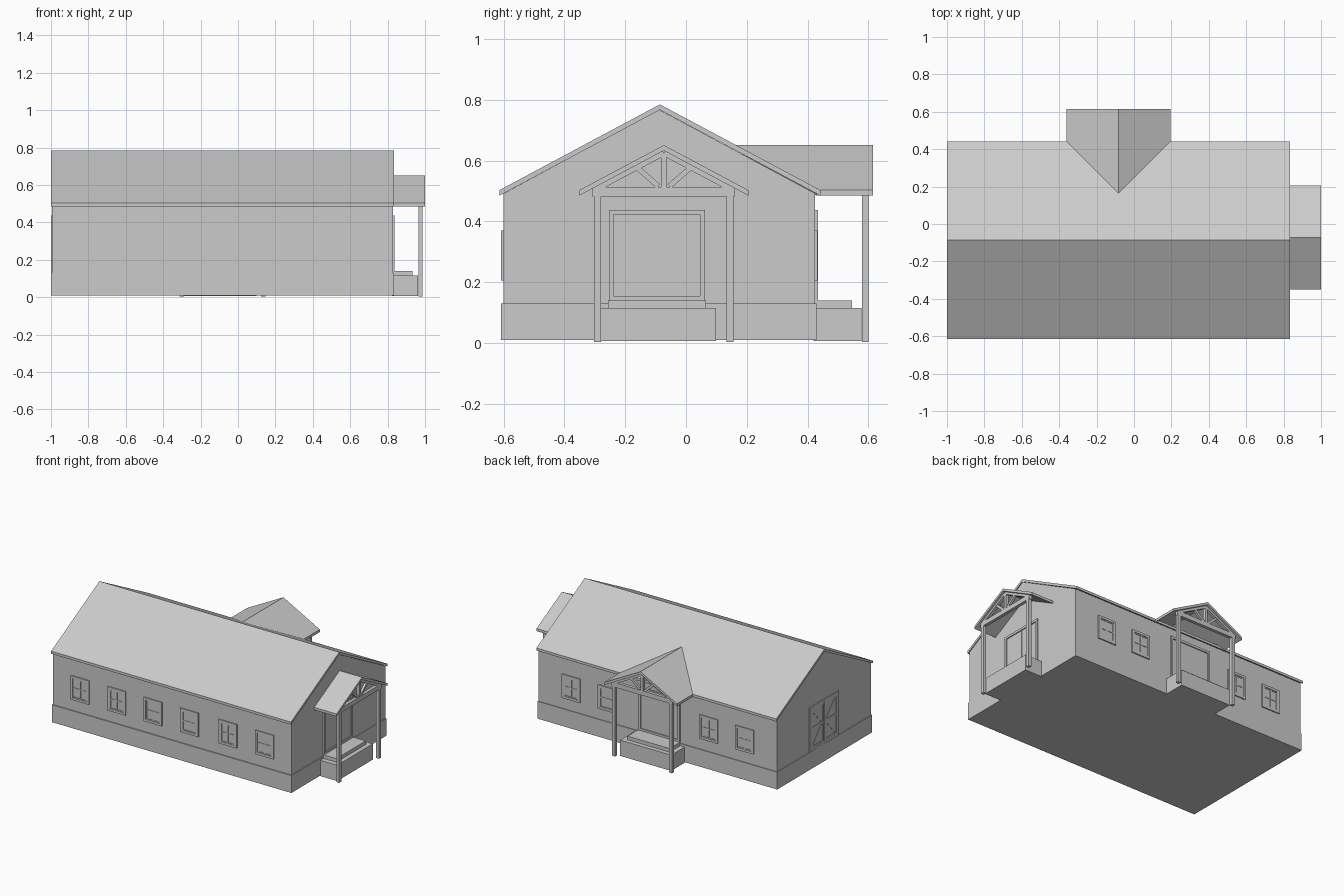
import bpy, bmesh, math
from mathutils import Matrix, Vector

if "Cube" in bpy.data.objects:
    bpy.data.objects.remove(bpy.data.objects["Cube"])

grey = bpy.data.materials.new("plain grey")
grey.diffuse_color = (0.6, 0.6, 0.6, 1)
grey.use_nodes = True
grey.node_tree.nodes["Principled BSDF"].inputs["Base Color"].default_value = grey.diffuse_color

# Each wall has local axes: u = right seen from outside, v = outward, z = up
ANGLE = {"front": 0, "right": 90, "back": 180, "left": 270}
WALL = {"front": 0.60, "right": 0.829, "back": 0.425, "left": 0.994}


def place(side, u, v, z):
    rot = Matrix.Rotation(math.radians(ANGLE[side]), 3, 'Z')
    return rot @ Vector((u, -v, z))


def finish(name, bm):
    bmesh.ops.recalc_face_normals(bm, faces=bm.faces)
    mesh = bpy.data.meshes.new(name)
    bm.to_mesh(mesh)
    bm.free()
    mesh.materials.append(grey)
    obj = bpy.data.objects.new(name, mesh)
    bpy.context.collection.objects.link(obj)


def loft(bm, side, back, front):
    """Solid between two matching outlines of (u, v, z) points."""
    a = [bm.verts.new(place(side, *p)) for p in back]
    b = [bm.verts.new(place(side, *p)) for p in front]
    bm.faces.new(a)
    bm.faces.new(b)
    n = len(a)
    for i in range(n):
        j = (i + 1) % n
        bm.faces.new((a[i], a[j], b[j], b[i]))


def prism(bm, side, outline, v0, v1):
    loft(bm, side, [(u, v0, z) for u, z in outline], [(u, v1, z) for u, z in outline])


def box(bm, side, u0, u1, v0, v1, z0, z1):
    prism(bm, side, [(u0, z0), (u1, z0), (u1, z1), (u0, z1)], v0, v1)


def bar(bm, side, p, q, width, v0, v1):
    """Slanted timber from p to q in the wall plane."""
    p, q = Vector(p), Vector(q)
    d = (q - p).normalized() * width / 2
    n = Vector((-d.y, d.x))
    prism(bm, side, [p - n, q - n, q + n, p + n], v0, v1)


def ring(bm, side, u0, u1, z0, z1, w, v0, v1):
    """Rectangular frame made of four bars."""
    box(bm, side, u0, u0 + w, v0, v1, z0, z1)
    box(bm, side, u1 - w, u1, v0, v1, z0, z1)
    box(bm, side, u0 + w, u1 - w, v0, v1, z0, z0 + w)
    box(bm, side, u0 + w, u1 - w, v0, v1, z1 - w, z1)


def chevron(c, half, eave, ridge, t):
    return [(c - half, eave), (c, ridge), (c + half, eave),
            (c + half, eave - t), (c, ridge - t), (c - half, eave - t)]


# Main building
bm = bmesh.new()
prism(bm, "right", [(-0.60, 0.01), (0.425, 0.01), (0.425, 0.492), (-0.087, 0.767),
                    (-0.60, 0.492)], -0.994, 0.829)
finish("walls", bm)

bm = bmesh.new()
box(bm, "right", -0.608, 0.43, -0.999, 0.834, 0.01, 0.13)
finish("plinth", bm)

bm = bmesh.new()
prism(bm, "right", chevron(-0.086, 0.528, 0.503, 0.785, 0.018), -1.0, 0.835)
finish("main_roof", bm)


# Four-pane windows
def window(name, side, u):
    v = WALL[side]
    bm = bmesh.new()
    box(bm, side, u - 0.06, u + 0.06, v - 0.002, v + 0.002, 0.21, 0.365)
    ring(bm, side, u - 0.07, u + 0.07, 0.205, 0.37, 0.016, v - 0.002, v + 0.008)
    ring(bm, side, u - 0.054, u + 0.054, 0.221, 0.354, 0.007, v - 0.002, v + 0.005)
    box(bm, side, u - 0.004, u + 0.004, v, v + 0.005, 0.225, 0.35)
    box(bm, side, u - 0.05, u + 0.05, v, v + 0.005, 0.283, 0.291)
    finish(name, bm)


for i, x in enumerate((-0.785, -0.505, -0.228, 0.051, 0.345, 0.626)):
    window(f"front_window_{i + 1}", "front", x)
for i, x in enumerate((0.578, 0.305, -0.473, -0.748)):
    window(f"back_window_{i + 1}", "back", -x)


# Braced double door on the left gable
bm = bmesh.new()
v, c = WALL["left"], 0.085
box(bm, "left", c - 0.15, c + 0.15, v - 0.002, v + 0.002, 0.14, 0.43)
ring(bm, "left", c - 0.16, c + 0.16, 0.132, 0.438, 0.016, v - 0.002, v + 0.006)
for s in (-1, 1):
    a, b = sorted((c + s * 0.002, c + s * 0.144))
    ring(bm, "left", a, b, 0.148, 0.422, 0.014, v, v + 0.005)
    box(bm, "left", a + 0.014, b - 0.014, v, v + 0.005, 0.278, 0.292)
    inner, outer = c + s * 0.016, c + s * 0.13
    bar(bm, "left", (inner, 0.285), (outer, 0.412), 0.012, v, v + 0.004)
    bar(bm, "left", (inner, 0.285), (outer, 0.158), 0.012, v, v + 0.004)
finish("left_barn_door", bm)


# Gabled porch with truss, posts, steps and door
def porch(side, c, step_c, reach, ridge_back, eave_back):
    wall = WALL[side]
    bm = bmesh.new()
    outline = chevron(c, 0.278, 0.503, 0.651, 0.018)
    depth = [eave_back, ridge_back, eave_back] * 2
    loft(bm, side, [(u, d, z) for (u, z), d in zip(outline, depth)],
         [(u, reach, z) for u, z in outline])
    finish(side + "_porch_roof", bm)

    v0, v1 = reach - 0.036, reach - 0.014
    for s, label in ((-1, "a"), (1, "b")):
        bm = bmesh.new()
        u = c + s * 0.218
        box(bm, side, u - 0.012, u + 0.012, v0, v1, 0.004, 0.484)
        finish(f"{side}_porch_post_{label}", bm)

    bm = bmesh.new()
    box(bm, side, c - 0.234, c + 0.234, v0, v1, 0.482, 0.514)
    box(bm, side, c - 0.009, c + 0.009, v0, v1, 0.514, 0.625)
    for s in (-1, 1):
        bar(bm, side, (c + s * 0.018, 0.516), (c + s * 0.095, 0.583), 0.017,
            v0 + 0.003, v1 - 0.003)
        bar(bm, side, (c + s * 0.23, 0.503), (c, 0.625), 0.018, v0, v1)
    finish(side + "_porch_truss", bm)

    bm = bmesh.new()
    box(bm, side, step_c - 0.195, step_c + 0.195, wall - 0.005, reach - 0.037, 0.006, 0.115)
    finish(side + "_lower_step", bm)
    bm = bmesh.new()
    box(bm, side, step_c - 0.161, step_c + 0.161, wall - 0.005, reach - 0.068, 0.115, 0.14)
    finish(side + "_upper_step", bm)

    bm = bmesh.new()
    d = step_c
    box(bm, side, d - 0.145, d + 0.145, wall - 0.002, wall + 0.002, 0.14, 0.425)
    ring(bm, side, d - 0.158, d + 0.158, 0.138, 0.438, 0.016, wall - 0.002, wall + 0.009)
    box(bm, side, d - 0.002, d + 0.002, wall, wall + 0.004, 0.154, 0.422)
    finish(side + "_door", bm)


porch("right", -0.073, -0.096, 1.0, 0.829, 0.829)
porch("back", 0.083, 0.096, 0.615, 0.165, 0.43)
